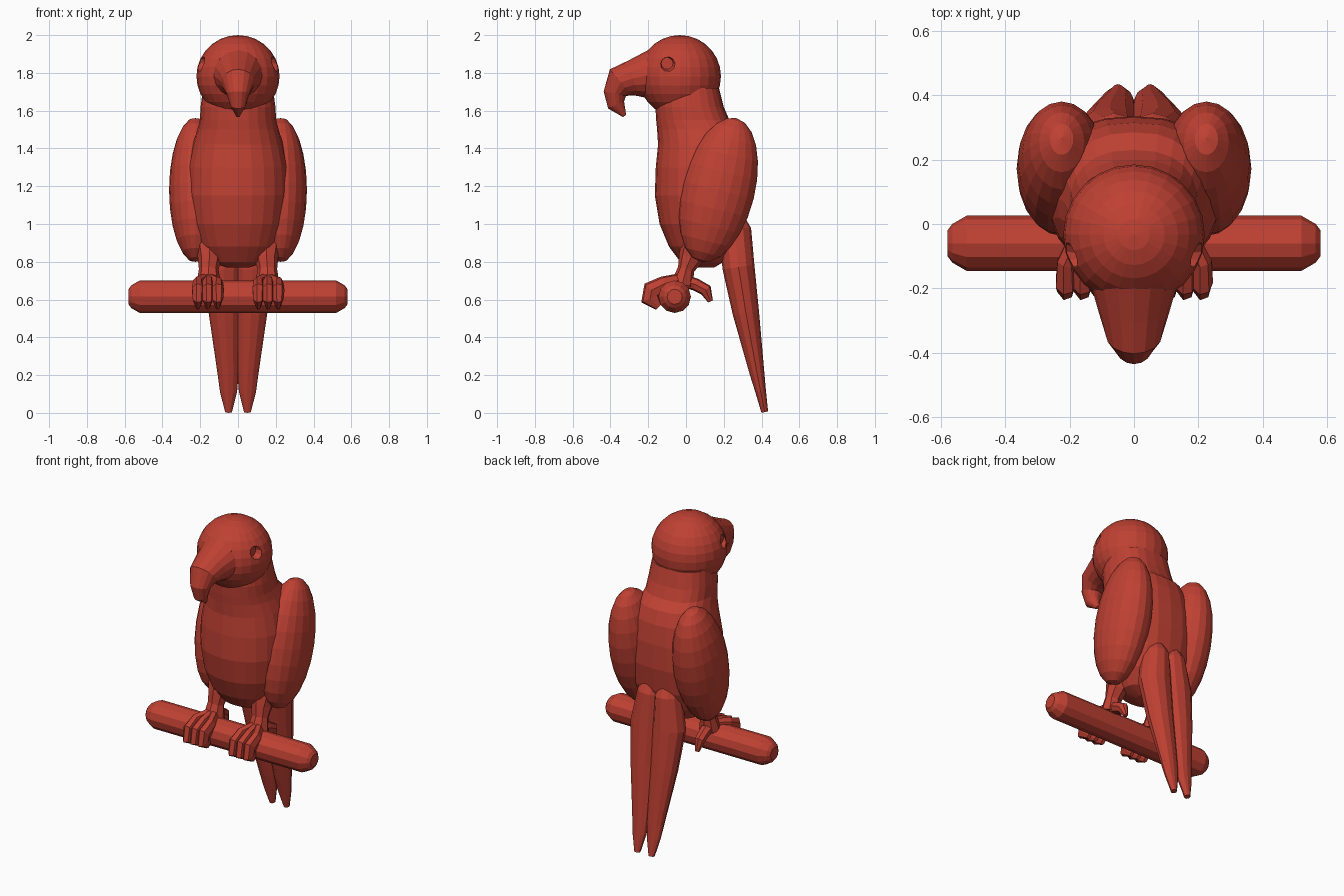
import bpy, bmesh, math
from mathutils import Vector, Matrix

if "Cube" in bpy.data.objects:
    bpy.data.objects.remove(bpy.data.objects["Cube"])

red = bpy.data.materials.new("red")
red.diffuse_color = (0.52, 0.052, 0.033, 1)
red.use_nodes = True
red.node_tree.nodes["Principled BSDF"].inputs["Base Color"].default_value = red.diffuse_color


def finish(name, bm):
    bmesh.ops.recalc_face_normals(bm, faces=bm.faces)
    me = bpy.data.meshes.new(name)
    bm.to_mesh(me)
    bm.free()
    me.materials.append(red)
    ob = bpy.data.objects.new(name, me)
    bpy.context.collection.objects.link(ob)
    return ob


def skin(name, loops):
    """Turn lists of points into a closed tube."""
    bm = bmesh.new()
    loops = [[bm.verts.new(p) for p in loop] for loop in loops]
    for a, b in zip(loops, loops[1:]):
        for k in range(len(a)):
            n = (k + 1) % len(a)
            bm.faces.new((a[k], a[n], b[n], b[k]))
    bm.faces.new(loops[0])
    bm.faces.new(loops[-1])
    return finish(name, bm)


def loft(name, rings, sides=12, ref=(1, 0, 0)):
    """Skin of ellipses along a path; each ring is (x, y, z, r_side, r_up)."""
    pts = [Vector(r[:3]) for r in rings]
    loops = []
    for i, r in enumerate(rings):
        t = (pts[min(i + 1, len(pts) - 1)] - pts[max(i - 1, 0)]).normalized()
        side = Vector(ref)
        side = (side - t * side.dot(t)).normalized()
        up = side.cross(t)
        angles = [2 * math.pi * k / sides for k in range(sides)]
        loops.append([pts[i] + side * math.cos(a) * r[3] + up * math.sin(a) * r[4] for a in angles])
    return skin(name, loops)


def ball(name, loc, radii, tilt=0.0, u=20, v=12):
    bm = bmesh.new()
    bmesh.ops.create_uvsphere(bm, u_segments=u, v_segments=v, radius=1)
    m = Matrix.Translation(loc) @ Matrix.Rotation(tilt, 4, 'X') @ Matrix.Diagonal((*radii, 1))
    bm.transform(m)
    return finish(name, bm)


# Body and neck: (z, front y, back y, half width), squarer towards the back
profile = [(0.77, 0.05, 0.15, 0.06), (0.80, -0.03, 0.20, 0.15), (0.88, -0.09, 0.27, 0.21),
           (1.00, -0.14, 0.315, 0.25), (1.15, -0.165, 0.335, 0.27), (1.30, -0.16, 0.332, 0.265),
           (1.42, -0.148, 0.315, 0.24), (1.50, -0.153, 0.285, 0.215), (1.55, -0.158, 0.23, 0.202),
           (1.62, -0.162, 0.2, 0.198), (1.72, -0.15, 0.175, 0.185)]
loops = []
for z, f, b, w in profile:
    loop = []
    for k in range(24):
        a = 2 * math.pi * k / 24
        c, s = math.cos(a), math.sin(a)
        p = 0.8 if s > 0 else 0.95
        c = math.copysign(abs(c) ** p, c)
        s = math.copysign(abs(s) ** p, s)
        loop.append((w * c, (f + b) / 2 + (b - f) / 2 * s, z))
    loops.append(loop)
skin("body", loops)

# Head with two eye sockets
head = ball("head", (0, -0.033, 1.782), (0.22, 0.218, 0.218), u=24, v=14)
cutters = []
for s in (-1, 1):
    cutter = loft("socket_cutter", [(s * 0.172, -0.1, 1.85, 0.032, 0.032),
                                    (s * 0.26, -0.1, 1.85, 0.06, 0.06)], 10, (0, 1, 0))
    cutter.hide_render = True
    cutters.append(cutter)
    mod = head.modifiers.new("socket", 'BOOLEAN')
    mod.object = cutter
    mod.operation = 'DIFFERENCE'
    mod.solver = 'EXACT'
bpy.context.view_layer.objects.active = head
for mod in list(head.modifiers):
    bpy.ops.object.modifier_apply(modifier=mod.name)
for cutter in cutters:
    bpy.data.objects.remove(cutter)

# Hooked beak growing out of the face
loft("beak", [(0, -0.08, 1.79, 0.16, 0.185), (0, -0.15, 1.79, 0.148, 0.155),
              (0, -0.21, 1.785, 0.128, 0.123), (0, -0.28, 1.772, 0.108, 0.097),
              (0, -0.345, 1.75, 0.088, 0.09), (0, -0.377, 1.69, 0.06, 0.06),
              (0, -0.37, 1.63, 0.042, 0.046), (0, -0.325, 1.572, 0.01, 0.01)], 16)

# Perch with rounded ends
loft("perch", [(x, -0.06, 0.615, r, r) for x, r in
               ((-0.58, 0.04), (-0.565, 0.06), (-0.52, 0.086), (0.52, 0.086),
                (0.565, 0.06), (0.58, 0.04))], 12, (0, 1, 0))

for s, label in ((-1, "left"), (1, "right")):
    # Folded wing leaning back
    ball(label + "_wing", (s * 0.225, 0.172, 1.18), (0.14, 0.192, 0.392), math.radians(-14))
    # Long tail feather
    loft(label + "_tail_feather",
         [(s * 0.055, 0.25, 1.05, 0.05, 0.05), (s * 0.06, 0.26, 0.97, 0.08, 0.085),
          (s * 0.075, 0.278, 0.77, 0.105, 0.085), (s * 0.07, 0.317, 0.53, 0.085, 0.07),
          (s * 0.052, 0.378, 0.20, 0.055, 0.038), (s * 0.05, 0.396, 0.11, 0.045, 0.028),
          (s * 0.05, 0.417, 0.004, 0.018, 0.018)], 12)
    # Leg
    loft(label + "_leg", [(s * 0.15, 0.06, 0.92, 0.085, 0.08), (s * 0.15, 0.025, 0.82, 0.063, 0.065),
                          (s * 0.155, 0.0, 0.76, 0.052, 0.044),
                          (s * 0.155, -0.02, 0.68, 0.065, 0.06)], 8)
    # Three toes gripping in front, one behind
    for i, x in enumerate((0.108, 0.16, 0.212)):
        loft(f"{label}_front_toe_{i + 1}",
             [(s * 0.155, 0.0, 0.71, 0.03, 0.035), (s * x, -0.12, 0.682, 0.03, 0.042),
              (s * x, -0.182, 0.65, 0.034, 0.052), (s * x, -0.19, 0.605, 0.03, 0.052),
              (s * x, -0.145, 0.56, 0.012, 0.02)], 7)
    loft(label + "_back_toe",
         [(s * 0.155, -0.02, 0.70, 0.04, 0.035), (s * 0.165, 0.05, 0.68, 0.034, 0.034),
          (s * 0.17, 0.105, 0.65, 0.03, 0.034), (s * 0.17, 0.13, 0.59, 0.012, 0.014)], 7)
